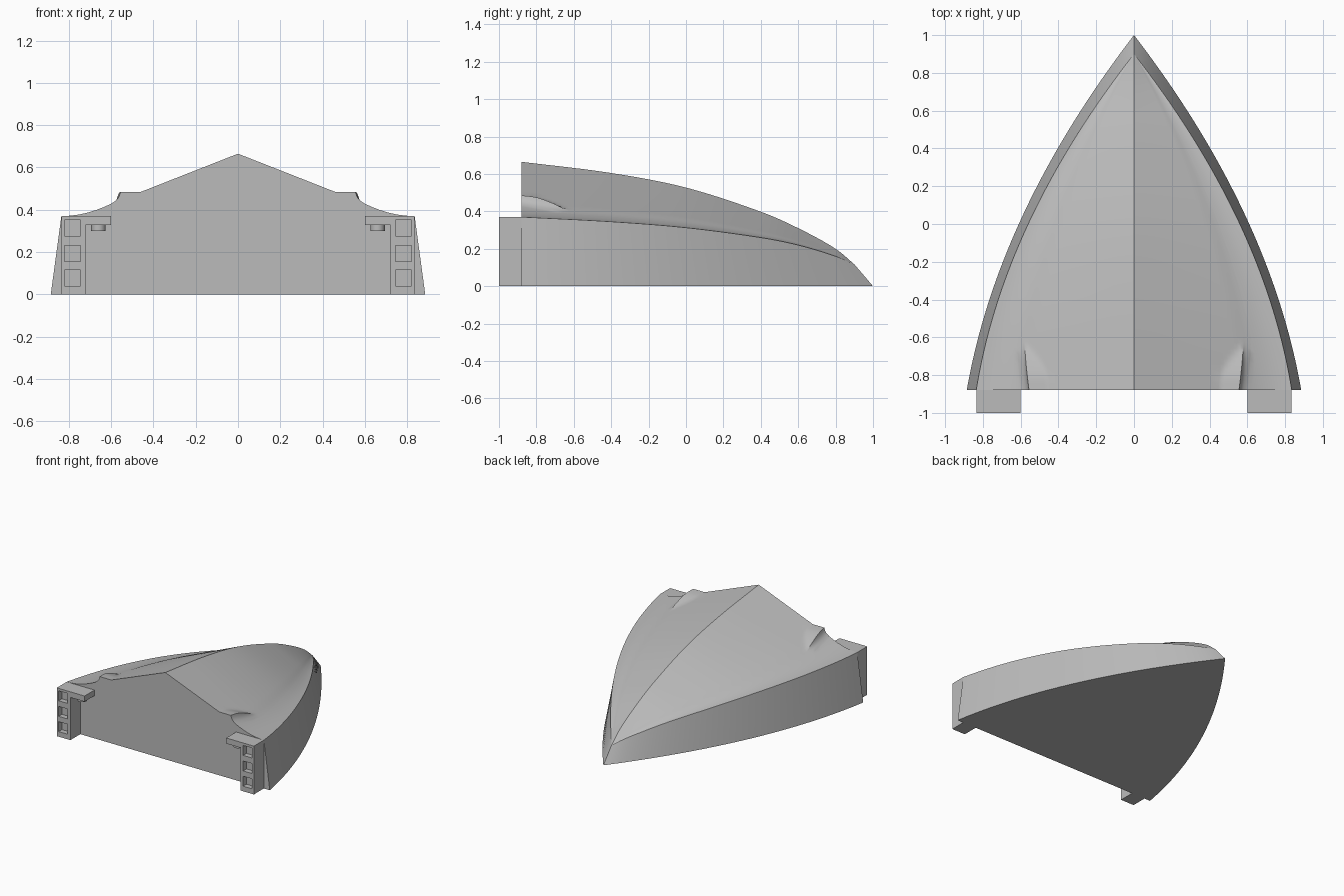
import bpy, bmesh, math
from mathutils import Matrix, Vector

cube = bpy.data.objects.get("Cube")
if cube:
    bpy.data.objects.remove(cube, do_unlink=True)

grey = bpy.data.materials.new("plain grey")
grey.use_nodes = True
grey.diffuse_color = (0.5, 0.5, 0.5, 1)
grey.node_tree.nodes["Principled BSDF"].inputs["Base Color"].default_value = grey.diffuse_color

STERN, BOW, TIP = -0.88, 1.0, 0.9   # stern plane, foot of stem, top of stem


def make(name, bm, smooth=False):
    bmesh.ops.recalc_face_normals(bm, faces=bm.faces)
    mesh = bpy.data.meshes.new(name)
    bm.to_mesh(mesh)
    bm.free()
    mesh.materials.append(grey)
    ob = bpy.data.objects.new(name, mesh)
    bpy.context.collection.objects.link(ob)
    if smooth:
        bpy.ops.object.select_all(action='DESELECT')
        bpy.context.view_layer.objects.active = ob
        ob.select_set(True)
        bpy.ops.object.shade_smooth_by_angle(angle=math.radians(30))
    return ob


def curve(points, x):
    """Smooth cubic interpolation through a few points."""
    n = len(points)

    def slope(i):
        a, b = points[max(i - 1, 0)], points[min(i + 1, n - 1)]
        return (b[1] - a[1]) / (b[0] - a[0])
    i = 0
    while i < n - 2 and x > points[i + 1][0]:
        i += 1
    (x0, y0), (x1, y1) = points[i], points[i + 1]
    h = x1 - x0
    t = (x - x0) / h
    return (y0 * (1 + 2 * t) * (1 - t) ** 2 + slope(i) * h * t * (1 - t) ** 2
            + y1 * t * t * (3 - 2 * t) + slope(i + 1) * h * t * t * (t - 1))


RIDGE = [(STERN, .665), (-.4, .605), (0, .527), (.4, .398), (.6, .31), (.8, .2), (TIP, .117)]
EDGE = [(STERN, .37), (-.4, .345), (0, .313), (.4, .26), (.6, .22), (.8, .16), (TIP, .117)]
DECK = [(0, 1), (.35, .614), (.695, .225), (.79, .11), (.88, .035), (.95, .006), (1, 0)]
FAIRING = [(STERN, .485), (-.8, .475), (-.7, .438), (-.6, .385)]
FAIRING_END = -0.59


def deck_profile(y):
    """Half deck section from the side edge in to the ridge."""
    t = TIP - y
    w = .779 * t - .174 * t * t
    zr, zg = curve(RIDGE, y), curve(EDGE, y)

    def base(u):
        f = 1 - 1.113 * u if u < .695 else curve(DECK, u)
        return zg + (zr - zg) * f
    k = min((y - STERN) / (FAIRING_END - STERN), 1)
    ue = .665 + .085 * k
    top = curve(FAIRING, y) if y < FAIRING_END else 0
    lift = max(top - base(ue), 0)
    pts = []
    # outside of the fairing, falling steeply to the deck
    for s in (1, .85, .7, .55, .4, .28, .18):
        u = ue + (1 - ue) * s
        pts.append((u * w, base(u)))
    for off, share in ((.05, .02), (.027, .14), (.012, .38), (.004, .7)):
        u = ue + off
        pts.append((u * w, base(u) + lift * share))
    # flat top of the fairing, running into the sloping deck
    for s in (1, .97, .94, .91, .88, .85, .825, .8, .7, .55, .4, .2, 0):
        u = ue * s
        pts.append((u * w, max(base(u), top)))
    return pts


# hull: sections lofted from stern to bow
bm = bmesh.new()
N = 64
rows = []
for i in range(N + 1):
    s = i / N
    yb, yd = STERN + (BOW - STERN) * s, STERN + (TIP - STERN) * s
    t = BOW - yb
    half = [Vector((.768 * t - .158 * t * t, yb, 0))]
    half += [Vector((x, yd, z)) for x, z in deck_profile(yd)]
    full = half + [Vector((-p.x, p.y, p.z)) for p in reversed(half[:-1])]
    rows.append([bm.verts.new(p) for p in full])
for a, b in zip(rows, rows[1:]):
    for j in range(len(a) - 1):
        bm.faces.new((a[j], a[j + 1], b[j + 1], b[j]))
    bm.faces.new((a[-1], a[0], b[0], b[-1]))
bm.faces.new(rows[0])
bmesh.ops.remove_doubles(bm, verts=bm.verts, dist=1e-4)
make("hull", bm, smooth=True)

# stern brackets: L profile run back to the stern, with square pockets
bm = bmesh.new()
outline = [(.835, 0), (.835, .37), (.6, .37), (.6, .327), (.72, .327), (.72, 0)]
face = bm.faces.new([bm.verts.new((x, -1, z)) for x, z in outline])
ext = bmesh.ops.extrude_face_region(bm, geom=[face])
bmesh.ops.translate(bm, vec=(0, 1 + STERN, 0),
                    verts=[v for v in ext["geom"] if isinstance(v, bmesh.types.BMVert)])
brackets = make("stern_brackets", bm)

bm = bmesh.new()
for z in (.077, .194, .313):
    bmesh.ops.create_cube(bm, size=1, matrix=Matrix.Translation((.782, -1, z))
                          @ Matrix.Diagonal((.076, .08, .076, 1)))
cutter = make("pocket_cutter", bm)
cutter.hide_render = True
cutter.hide_viewport = True
cutter.display_type = 'WIRE'

cut = brackets.modifiers.new("pockets", 'BOOLEAN')
cut.operation = 'DIFFERENCE'
cut.solver = 'EXACT'
cut.object = cutter
brackets.modifiers.new("other side", 'MIRROR')

# small round studs under the bracket arms
bm = bmesh.new()
bmesh.ops.create_cone(bm, cap_ends=True, segments=16, radius1=.034, radius2=.034, depth=.03,
                      matrix=Matrix.Translation((.66, -.94, .314)))
studs = make("bracket_studs", bm, smooth=True)
studs.modifiers.new("other side", 'MIRROR')
